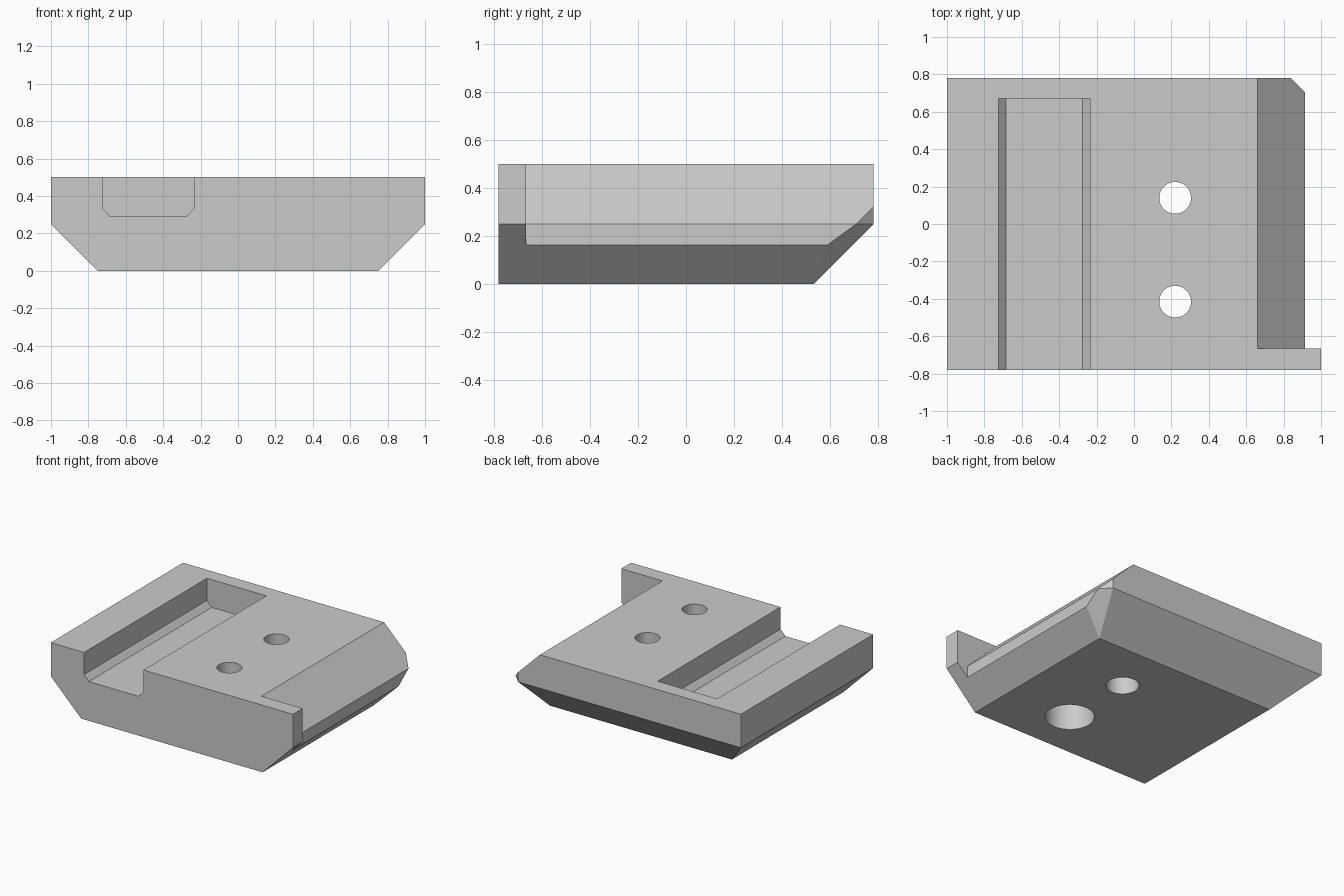
import bpy, bmesh, math
from mathutils import Vector

if "Cube" in bpy.data.objects:
    bpy.data.objects.remove(bpy.data.objects["Cube"])

grey = bpy.data.materials.new("light grey")
grey.diffuse_color = (0.6, 0.6, 0.6, 1)
grey.use_nodes = True
grey.node_tree.nodes["Principled BSDF"].inputs["Base Color"].default_value = grey.diffuse_color


def make_object(name, bm):
    bmesh.ops.recalc_face_normals(bm, faces=bm.faces)
    mesh = bpy.data.meshes.new(name)
    bm.to_mesh(mesh)
    bm.free()
    mesh.materials.append(grey)
    obj = bpy.data.objects.new(name, mesh)
    bpy.context.collection.objects.link(obj)
    return obj


def prism(name, profile, y0, y1):
    """Extrude an x-z profile along y."""
    bm = bmesh.new()
    face = bm.faces.new([bm.verts.new((x, y0, z)) for x, z in profile])
    ext = bmesh.ops.extrude_face_region(bm, geom=[face])["geom"]
    bmesh.ops.translate(bm, vec=(0, y1 - y0, 0),
                        verts=[v for v in ext if isinstance(v, bmesh.types.BMVert)])
    return make_object(name, bm)


def stepped_hole(name, x, y, r_bottom, z_ledge, r_top):
    """Through hole with a wider bore from below."""
    bm = bmesh.new()
    n = 48
    rings = []
    for r, z in [(r_bottom, -0.1), (r_bottom, z_ledge), (r_top, z_ledge), (r_top, 0.6)]:
        rings.append([bm.verts.new((x + r * math.cos(2 * math.pi * i / n),
                                    y + r * math.sin(2 * math.pi * i / n), z))
                      for i in range(n)])
    for a, b in zip(rings, rings[1:]):
        for i in range(n):
            j = (i + 1) % n
            bm.faces.new((a[i], a[j], b[j], b[i]))
    bm.faces.new(rings[0])
    bm.faces.new(rings[-1])
    return make_object(name, bm)


# Base block with bevelled underside
body = prism("base_block", [(-1, 0.5), (-1, 0.25), (-0.75, 0), (0.75, 0), (1, 0.25), (1, 0.5)],
             -0.78, 0.78)

# Trim the back underside, the back right corner and the facet beneath it
foot, right, back = Vector((0.75, 0.53, 0)), Vector((1, 0.62, 0.25)), Vector((0.84, 0.78, 0.25))
facet = (right - foot).cross(back - foot)
if facet.x < 0:
    facet.negate()
bm = bmesh.new()
bm.from_mesh(body.data)
for point, normal in [(foot, (0, 1, -1)), (right, (1, 1, 0)), (foot, facet)]:
    bmesh.ops.bisect_plane(bm, geom=bm.verts[:] + bm.edges[:] + bm.faces[:], dist=1e-5,
                           plane_co=point, plane_no=normal, clear_outer=True)
    bmesh.ops.holes_fill(bm, edges=[e for e in bm.edges if e.is_boundary])
bmesh.ops.recalc_face_normals(bm, faces=bm.faces)
bm.to_mesh(body.data)
bm.free()

cutters = [
    # Long channel open at the front
    prism("channel_cutter", [(-0.725, 0.6), (-0.725, 0.335), (-0.685, 0.293), (-0.275, 0.293),
                             (-0.235, 0.335), (-0.235, 0.6)], -0.9, 0.67),
    # Sloped right side behind the front tab
    prism("slope_cutter", [(0.56, 0.6), (0.66, 0.5), (0.913, 0.25), (0.913, -0.1),
                           (1.2, -0.1), (1.2, 0.6)], -0.665, 0.9),
    # Screw holes
    stepped_hole("front_hole_cutter", 0.22, -0.415, 0.167, 0.3, 0.085),
    stepped_hole("back_hole_cutter", 0.22, 0.14, 0.112, 0.3, 0.085),
]
for cutter in cutters:
    cutter.hide_render = True
    mod = body.modifiers.new(cutter.name, "BOOLEAN")
    mod.operation = "DIFFERENCE"
    mod.solver = "EXACT"
    mod.object = cutter

# Apply the cuts and keep only the finished block
bpy.context.view_layer.update()
result = bpy.data.meshes.new_from_object(body.evaluated_get(bpy.context.evaluated_depsgraph_get()))
body.modifiers.clear()
body.data = result
for cutter in cutters:
    bpy.data.objects.remove(cutter)

# Smooth the bores while keeping hard edges
bpy.context.view_layer.objects.active = body
body.select_set(True)
bpy.ops.object.shade_smooth_by_angle(angle=math.radians(25))
